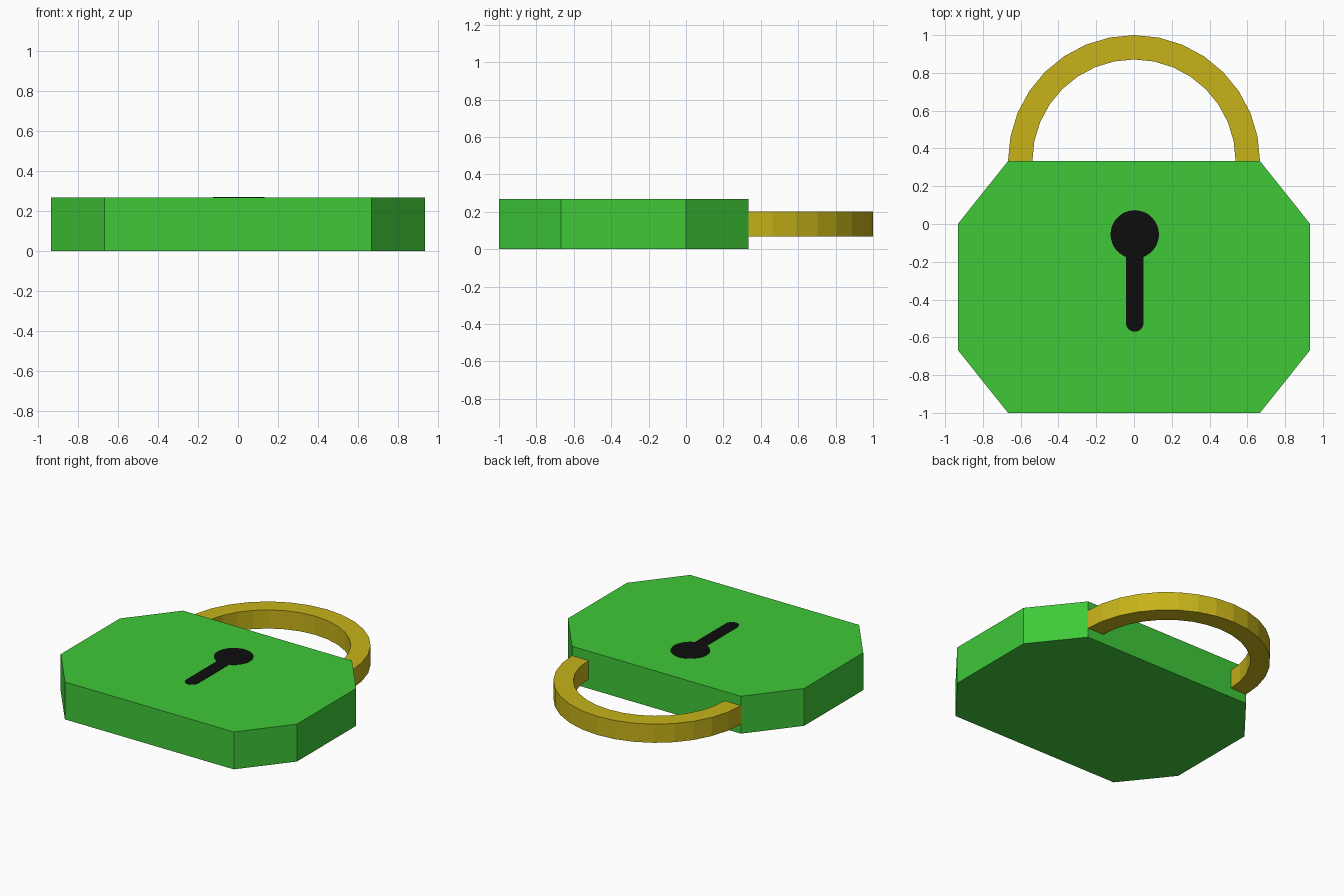
import bpy, bmesh
from math import sin, cos, pi, asin

if "Cube" in bpy.data.objects:
    bpy.data.objects.remove(bpy.data.objects["Cube"])


def material(name, rgb):
    m = bpy.data.materials.new(name)
    m.diffuse_color = (*rgb, 1)
    m.use_nodes = True
    m.node_tree.nodes["Principled BSDF"].inputs["Base Color"].default_value = m.diffuse_color
    return m


def prism(name, outline, z0, z1, mat):
    """Extrude a flat outline from z0 to z1."""
    bm = bmesh.new()
    face = bm.faces.new([bm.verts.new((x, y, z0)) for x, y in outline])
    top = bmesh.ops.extrude_face_region(bm, geom=[face])["geom"]
    bmesh.ops.translate(bm, vec=(0, 0, z1 - z0),
                        verts=[v for v in top if isinstance(v, bmesh.types.BMVert)])
    bmesh.ops.recalc_face_normals(bm, faces=bm.faces)
    mesh = bpy.data.meshes.new(name)
    bm.to_mesh(mesh)
    bm.free()
    mesh.materials.append(mat)
    obj = bpy.data.objects.new(name, mesh)
    bpy.context.collection.objects.link(obj)
    return obj


def arc(cx, cy, r, a0, a1, n):
    return [(cx + r * cos(a0 + (a1 - a0) * i / n),
             cy + r * sin(a0 + (a1 - a0) * i / n)) for i in range(n + 1)]


green = material("green", (0.05, 0.58, 0.04))
gold = material("gold", (0.57, 0.45, 0.01))
black = material("black", (0.004, 0.004, 0.004))

# Body: chamfered rectangle, right half mirrored to the left
right = [(0.667, -1), (0.933, -0.667), (0.933, 0), (0.667, 0.333)]
prism("body", right + [(-x, y) for x, y in reversed(right)], 0, 0.267, green)

# Shackle: faceted half ring behind the body
ring = arc(0, 0.333, 0.667, 0, pi, 16) + arc(0, 0.333, 0.538, pi, 0, 16)
prism("shackle", ring, 0.067, 0.2, gold)

# Keyhole: round head and round-ended slot, as a thin inlay on the top face
r, w, cx = 0.128, 0.047, 0.004
a = asin(w / r)
keyhole = (arc(cx, -0.055, r, -pi / 2 + a, 1.5 * pi - a, 40)
           + arc(cx, -0.57 + w, w, pi, 2 * pi, 16))
prism("keyhole", keyhole, 0.26, 0.269, black)
